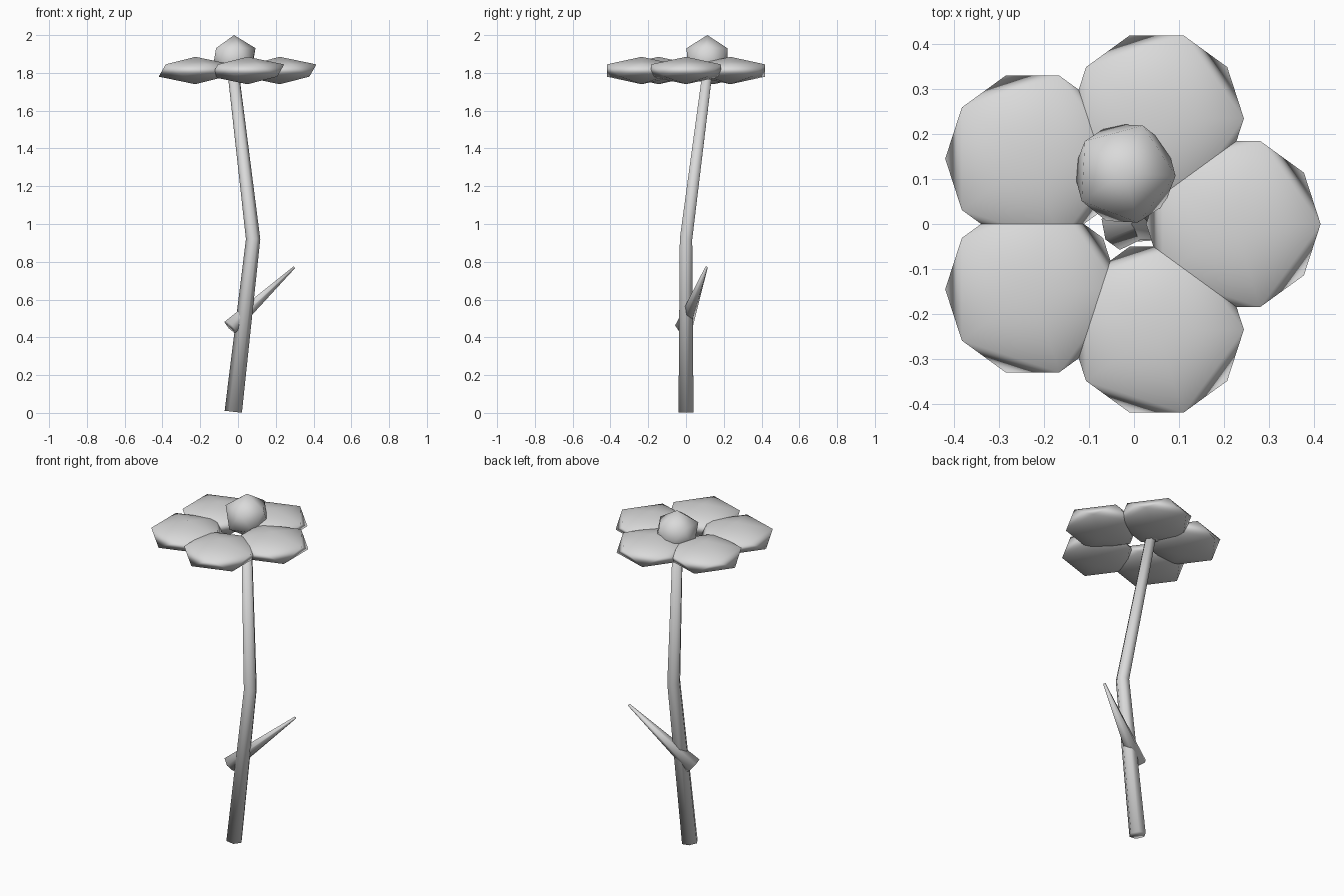
import bpy
import bmesh
from math import cos, sin, pi, radians
from mathutils import Vector

old = bpy.data.objects.get("Cube")
if old:
    bpy.data.objects.remove(old, do_unlink=True)

GREY = (0.7, 0.7, 0.7, 1.0)
grey = bpy.data.materials.new("plain grey")
grey.use_nodes = True
grey.diffuse_color = GREY
grey.node_tree.nodes["Principled BSDF"].inputs["Base Color"].default_value = GREY


def finish(bm, name):
    """Turn a bmesh into a smooth grey object."""
    bmesh.ops.recalc_face_normals(bm, faces=bm.faces)
    mesh = bpy.data.meshes.new(name)
    bm.to_mesh(mesh)
    bm.free()
    mesh.materials.append(grey)
    mesh.shade_smooth()
    obj = bpy.data.objects.new(name, mesh)
    bpy.context.collection.objects.link(obj)
    return obj


def tube(name, path, radii, turn=0.0, sides=6):
    """Capped, tapering tube along a path."""
    points = [Vector(p) for p in path]
    bm = bmesh.new()
    rings = []
    for i, (point, radius) in enumerate(zip(points, radii)):
        before = points[max(i - 1, 0)]
        after = points[min(i + 1, len(points) - 1)]
        along = (after - before).normalized()
        u = Vector((0, 1, 0)).cross(along).normalized()
        v = along.cross(u)
        angles = [turn + 2 * pi * k / sides for k in range(sides)]
        rings.append([bm.verts.new(point + radius * (u * cos(a) + v * sin(a)))
                      for a in angles])
    for low, high in zip(rings, rings[1:]):
        for k in range(sides):
            n = (k + 1) % sides
            bm.faces.new((low[k], low[n], high[n], high[k]))
    bm.faces.new(rings[0])
    bm.faces.new(rings[-1])
    return finish(bm, name)


def ball(name, centre, radius, height, spin=0.0):
    """Twenty-sided ball, flattened to the given half height."""
    bm = bmesh.new()
    bmesh.ops.create_icosphere(bm, subdivisions=1, radius=1)
    obj = finish(bm, name)
    obj.location = centre
    obj.scale = (radius, radius, height)
    obj.rotation_euler.z = spin
    return obj


# Bent stem and the thorn-like leaf
tube("stem", [(-0.025, 0, 0.006), (0.08, 0, 0.92), (-0.025, 0.113, 1.8)],
     [0.046, 0.038, 0.03])
tube("leaf", [(-0.04, -0.012, 0.455), (0.297, 0.108, 0.77)],
     [0.047, 0.007], turn=pi / 6)

# Ring of five petals
for i in range(5):
    a = 2 * pi * i / 5
    ball(f"petal_{i + 1}",
         (-0.026 + 0.247 * cos(a), 0.247 * sin(a), 1.8125), 0.217, 0.0725)

# Flower centre above the stem
ball("flower_centre", (-0.021, 0.113, 1.875), 0.127, 0.125, radians(-3))
